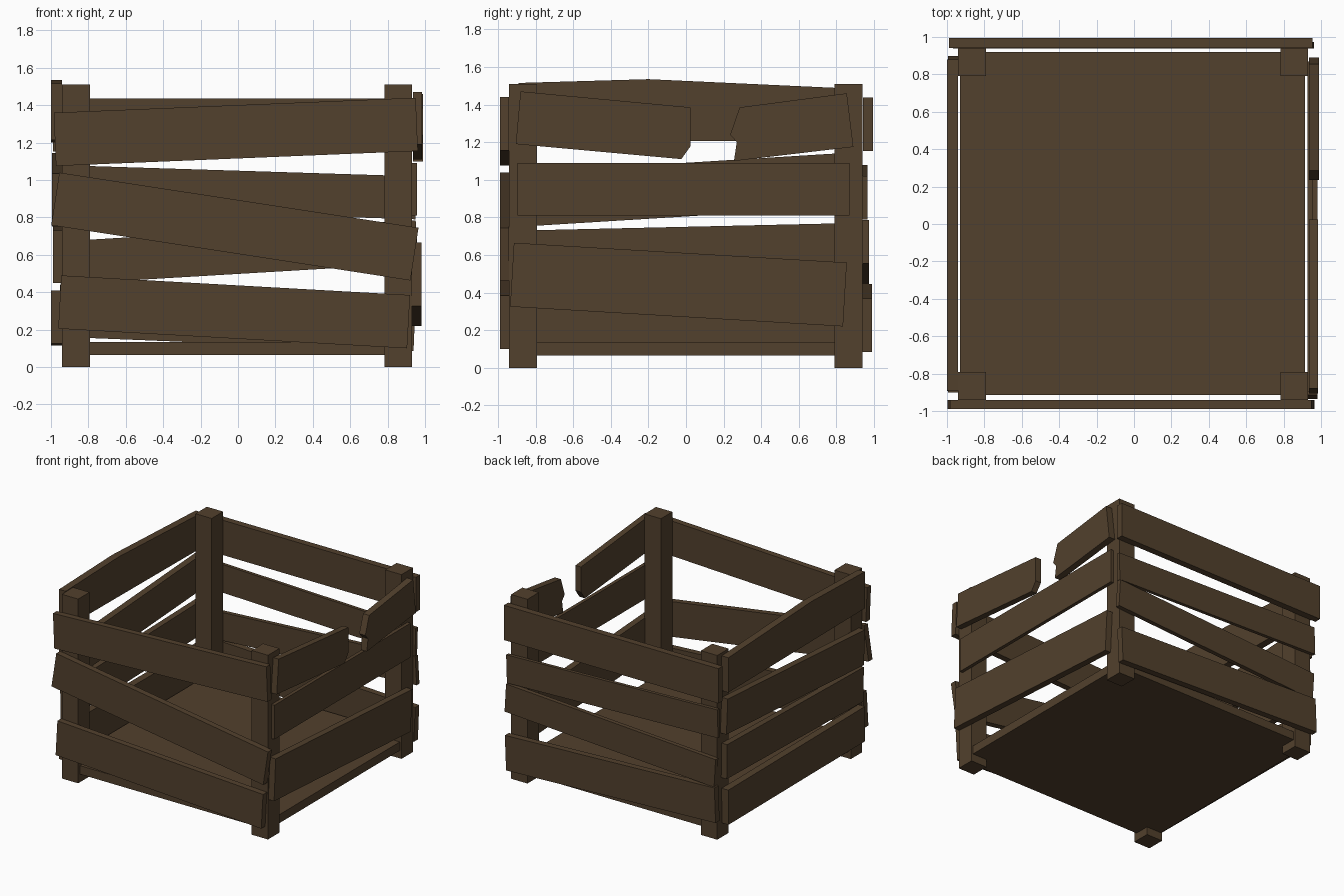
import bpy
import bmesh
from mathutils import Vector

cube = bpy.data.objects.get("Cube")
if cube:
    bpy.data.objects.remove(cube, do_unlink=True)

wood = bpy.data.materials.new("dark_brown_wood")
wood.use_nodes = True
wood_colour = (0.085, 0.052, 0.026, 1.0)
wood.diffuse_color = wood_colour
wood.node_tree.nodes["Principled BSDF"].inputs["Base Color"].default_value = wood_colour


def finish(name, bm):
    """Turn a bmesh into a flat shaded wooden object."""
    bmesh.ops.recalc_face_normals(bm, faces=bm.faces)
    mesh = bpy.data.meshes.new(name)
    bm.to_mesh(mesh)
    bm.free()
    mesh.materials.append(wood)
    part = bpy.data.objects.new(name, mesh)
    bpy.context.collection.objects.link(part)
    return part


def block(name, low, high):
    """Axis aligned box between two opposite corners."""
    low, high = Vector(low), Vector(high)
    bm = bmesh.new()
    bmesh.ops.create_cube(bm, size=1)
    bmesh.ops.scale(bm, vec=high - low, verts=bm.verts)
    bmesh.ops.translate(bm, vec=(low + high) / 2, verts=bm.verts)
    return finish(name, bm)


def board(name, axis, inner, outer, outline):
    """Extrude an upright outline of (along, height) points from inner to outer."""
    def place(along, height, depth):
        return (depth, along, height) if axis == "x" else (along, depth, height)

    bm = bmesh.new()
    face = bm.faces.new([bm.verts.new(place(u, z, inner)) for u, z in outline])
    thickness = Vector(place(0, 0, outer - inner))
    extruded = bmesh.ops.extrude_face_region(bm, geom=[face], use_keep_orig=True)
    moved = [v for v in extruded["geom"] if isinstance(v, bmesh.types.BMVert)]
    bmesh.ops.translate(bm, vec=thickness, verts=moved)
    return finish(name, bm)


def slat(name, axis, inner, outer, start, end, width):
    """Tilted rectangular board hanging below its top edge."""
    start, end = Vector(start), Vector(end)
    along = (end - start).normalized()
    down = Vector((along.y, -along.x)) * width
    outline = [start, end, end + down, start + down]
    return board(name, axis, inner, outer, outline)


# Corner posts and floor
for depth, y in (("front", -0.94), ("back", 0.79)):
    for side, x in (("right", -0.94), ("left", 0.782)):
        block(f"{depth}_{side}_post", (x, y, 0), (x + 0.148, y + 0.148, 1.51))
block("floor_panel", (-0.93, -0.915, 0.065), (0.915, 0.92, 0.135))

# Front slats
slat("front_top_slat", "y", -0.94, -0.99, (-0.985, 1.36), (0.95, 1.44), 0.285)
slat("front_middle_slat", "y", -0.94, -0.99, (-0.955, 1.04), (0.965, 0.745), 0.285)
slat("front_bottom_slat", "y", -0.94, -0.99, (-0.945, 0.49), (0.92, 0.385), 0.285)

# Back slats
slat("back_top_slat", "y", 0.94, 0.995, (-0.99, 1.437), (0.955, 1.437), 0.285)
slat("back_upper_slat", "y", 0.938, 0.966, (-0.96, 1.08), (0.955, 1.02), 0.23)
slat("back_lower_slat", "y", 0.938, 0.974, (-0.95, 0.672), (0.95, 0.785), 0.23)
slat("back_bottom_slat", "y", 0.938, 0.99, (-0.95, 0.447), (0.95, 0.37), 0.285)

# Slats on the left side, the top one snapped in two
board("left_broken_slat_front", "x", 0.935, 0.985,
      [(-0.88, 1.47), (0.025, 1.385), (0.025, 1.18), (-0.025, 1.11), (-0.905, 1.19)])
board("left_broken_slat_back", "x", 0.935, 0.99,
      [(0.285, 1.385), (0.855, 1.46), (0.89, 1.175), (0.255, 1.10), (0.27, 1.20), (0.235, 1.24)])
slat("left_middle_slat", "x", 0.928, 0.957, (-0.895, 1.09), (0.87, 1.09), 0.28)
slat("left_bottom_slat", "x", 0.928, 0.982, (-0.915, 0.665), (0.855, 0.56), 0.34)

# Slats on the right side, the top one with a worn peak
board("right_top_slat", "x", -0.94, -1.0,
      [(-0.89, 1.515), (-0.2, 1.535), (0.88, 1.485), (0.88, 1.20), (-0.89, 1.215)])
slat("right_upper_slat", "x", -0.94, -0.995, (-0.90, 1.035), (0.88, 1.145), 0.285)
slat("right_lower_slat", "x", -0.94, -0.99, (-0.89, 0.73), (0.88, 0.77), 0.28)
slat("right_bottom_slat", "x", -0.94, -1.0, (-0.89, 0.41), (0.88, 0.40), 0.285)
